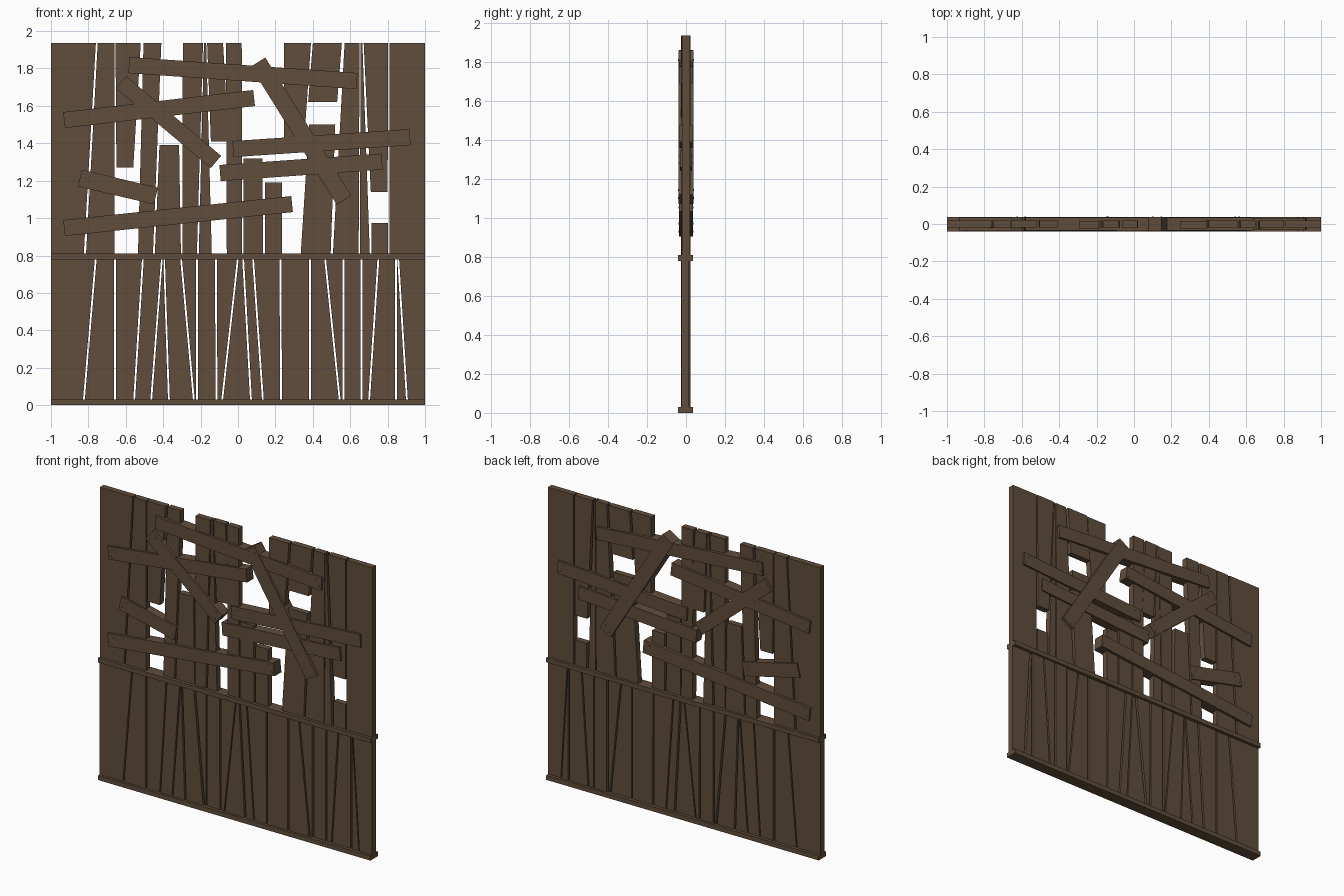
import bpy, bmesh, math, random
from mathutils import Vector

if "Cube" in bpy.data.objects:
    bpy.data.objects.remove(bpy.data.objects["Cube"])
random.seed(4)

wood = bpy.data.materials.new("weathered_brown_wood")
wood.diffuse_color = (0.117, 0.075, 0.045, 1)
wood.use_nodes = True
wood.node_tree.nodes["Principled BSDF"].inputs["Base Color"].default_value = wood.diffuse_color


def finish(name, bm):
    bmesh.ops.recalc_face_normals(bm, faces=bm.faces)
    me = bpy.data.meshes.new(name)
    bm.to_mesh(me)
    bm.free()
    me.materials.append(wood)
    ob = bpy.data.objects.new(name, me)
    bpy.context.collection.objects.link(ob)
    return ob


def slab(name, outline, y0, y1):
    """Extrude an outline in x, z from y0 to y1."""
    bm = bmesh.new()
    face = bm.faces.new([bm.verts.new((x, y0, z)) for x, z in outline])
    new = bmesh.ops.extrude_face_region(bm, geom=[face])["geom"]
    verts = [v for v in new if isinstance(v, bmesh.types.BMVert)]
    bmesh.ops.translate(bm, verts=verts, vec=(0, y1 - y0, 0))
    return finish(name, bm)


def plank(name, lt, rt, lb, rb, zt, zb):
    c = random.uniform(-0.006, 0.003)
    if lt == -1 or rt == 1:
        c = 0
    slab(name, [(lb, zb), (rb, zb), (rt, zt), (lt, zt)], c - 0.02, c + 0.02)


# horizontal rails
for name, z0, z1 in (("bottom_rail", 0, 0.03), ("middle_rail", 0.78, 0.81)):
    slab(name, [(-1, z0), (1, z0), (1, z1), (-1, z1)], -0.04, 0.037)

# lower planks: x of each gap at the top and at the bottom
gaps = [(-.76, -.825), (-.657, -.657), (-.508, -.556), (-.406, -.465),
        (-.396, -.369), (-.305, -.235), (-.219, -.219), (-.118, -.115),
        (0, -.086), (.027, .07), (.08, .134), (.227, .23), (.385, .385),
        (.465, .545), (.564, .564), (.66, .66), (.751, .70), (.845, .845),
        (.856, .904)]
h = 0.005
edges = [(-1 - h, -1 - h)] + gaps + [(1 + h, 1 + h)]
for i, (a, b) in enumerate(zip(edges, edges[1:])):
    lt, rt, lb, rb = a[0] + h, b[0] - h, a[1] + h, b[1] - h
    if rt <= lt:
        lt = rt = (lt + rt) / 2
        lt, rt = lt - .001, rt + .001
    plank(f"lower_plank_{i + 1}", lt, rt, lb, rb, 0.79, 0.015)

# upper planks: left/right x at top, left/right x at bottom, top z, bottom z
T, B = 1.935, 0.8
upper = [
    (-1, -.76, -1, -.825, T, B),
    (-.75, -.66, -.813, -.66, T, B),
    (-.655, -.52, -.65, -.56, T, 1.27),
    (-.505, -.41, -.535, -.455, T, B),
    (-.42, -.315, -.445, -.305, 1.39, B),
    (-.295, -.187, -.298, -.22, T, B),
    (-.182, -.17, -.21, -.14, T, B),
    (-.165, -.08, -.145, -.05, T, 1.41),
    (-.065, .02, -.06, .022, T, B),
    (.03, .13, .03, .135, 1.32, B),
    (.145, .235, .145, .235, 1.19, B),
    (.245, .39, .245, .35, T, 1.36),
    (.40, .555, .375, .53, T, 1.62),
    (.38, .52, .335, .495, 1.5, B),
    (.57, .65, .507, .645, T, B),
    (.655, .665, .652, .705, T, B),
    (.672, .803, .71, .80, T, 1.14),
    (.715, .803, .715, .803, .975, B),
    (.81, 1, .81, 1, T, B)]
for i, p in enumerate(upper):
    plank(f"upper_plank_{i + 1}", *p)


# nailed boards passing through the wall: centre line ends and half depth
def board(name, x0, z0, x1, z1, d, w=0.043):
    a, b = Vector((x0, z0)), Vector((x1, z1))
    u = (b - a).normalized()
    n = Vector((-u.y, u.x))
    slab(name, [a - n * w, b - n * w, b + n * w, a + n * w], -d, d)
    # nail heads on both faces
    bm = bmesh.new()
    for end, s in ((a, 1), (b, -1)):
        for t in (-1, 1):
            c = end + u * s * (0.03 + 0.012 * t) + n * t * 0.02
            for y in (-d, d):
                ret = bmesh.ops.create_cone(bm, cap_ends=True, segments=6, radius1=0.005,
                                            radius2=0.005, depth=0.003)
                for v in ret["verts"]:
                    x, yy, z = v.co
                    v.co = (c.x + x, y + z, c.y + yy)
    finish(name + "_nails", bm)


board("top_board", -.583, 1.818, .636, 1.733, .035)
board("upper_left_board", -.93, 1.524, .086, 1.642, .034)
board("upper_right_board", -.027, 1.369, .92, 1.433, .033)
board("centre_board", -.096, 1.241, .77, 1.302, .031)
board("low_long_board", -.93, .947, .289, 1.075, .036)
board("short_board", -.845, 1.214, -.439, 1.118, .030, .046)
board("left_brace", -.626, 1.727, -.118, 1.30, .0375)
board("right_brace", .107, 1.834, .567, 1.096, .0385, .046)
